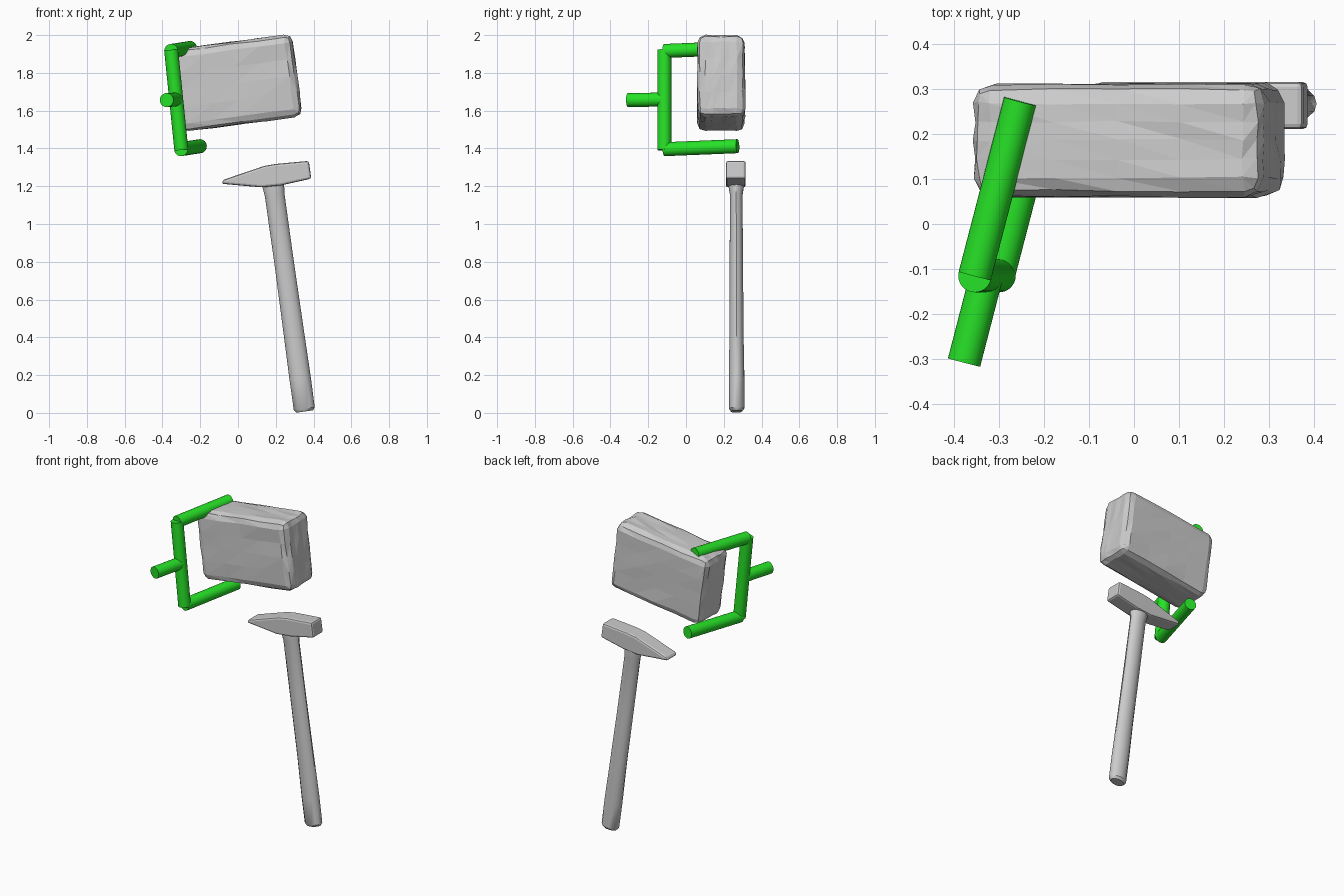
import bpy, bmesh, math, random
from mathutils import Vector, Matrix

if "Cube" in bpy.data.objects:
    bpy.data.objects.remove(bpy.data.objects["Cube"])

random.seed(4)
green = bpy.data.materials.new("green")
green.diffuse_color = (0.02, 0.75, 0.02, 1)
green.use_nodes = True
green.node_tree.nodes["Principled BSDF"].inputs["Base Color"].default_value = green.diffuse_color


def finish(bm, name, jitter=0.0, smooth=None, mat=None):
    """Turn a bmesh into a named object, optionally roughened and smoothed."""
    for v in bm.verts:
        v.co += Vector([random.uniform(-jitter, jitter) for _ in range(3)])
    bmesh.ops.recalc_face_normals(bm, faces=bm.faces)
    me = bpy.data.meshes.new(name)
    bm.to_mesh(me)
    bm.free()
    ob = bpy.data.objects.new(name, me)
    bpy.context.collection.objects.link(ob)
    if mat:
        me.materials.append(mat)
    if smooth:
        bpy.ops.object.select_all(action='DESELECT')
        ob.select_set(True)
        bpy.context.view_layer.objects.active = ob
        bpy.ops.object.shade_smooth_by_angle(angle=math.radians(smooth))
    return ob


def rod(name, a, b, r=0.037):
    a, b = Vector(a), Vector(b)
    d = b - a
    bm = bmesh.new()
    m = Matrix.Translation((a + b) / 2) @ d.to_track_quat('Z', 'Y').to_matrix().to_4x4()
    bmesh.ops.create_cone(bm, cap_ends=True, segments=32, radius1=r, radius2=r,
                          depth=d.length, matrix=m)
    finish(bm, name, smooth=40, mat=green)


# Gripper: palm bar, two fingers and a stem
rod("gripper_palm", (-0.354, -0.115, 1.922), (-0.300, -0.115, 1.392))
rod("gripper_finger_upper", (-0.354, -0.115, 1.916), (-0.253, 0.273, 1.932))
rod("gripper_finger_lower", (-0.302, -0.115, 1.396), (-0.201, 0.273, 1.412))
rod("gripper_stem", (-0.378, -0.308, 1.656), (-0.328, -0.115, 1.659))

# Rough block: chamfered, tilted box with uneven facets
bm = bmesh.new()
bmesh.ops.create_cube(bm, size=1)
bmesh.ops.scale(bm, vec=(0.65, 0.25, 0.437), verts=bm.verts)
bmesh.ops.bevel(bm, geom=bm.edges[:], offset=0.042, segments=2, profile=0.5, affect='EDGES')
long_edges = [e for e in bm.edges if e.calc_length() > 0.1]
bmesh.ops.subdivide_edges(bm, edges=long_edges, cuts=3, use_grid_fill=True)
bmesh.ops.triangulate(bm, faces=bm.faces)
bmesh.ops.transform(bm, verts=bm.verts, matrix=Matrix.Translation((-0.01, 0.186, 1.746))
                    @ Matrix.Rotation(math.radians(-7.5), 4, 'Y'))
finish(bm, "block", jitter=0.0035)

# Hammer head: side profile extruded in depth, edges chamfered
profile = [(-0.088, 1.213), (-0.078, 1.234), (0.140, 1.308), (0.200, 1.318), (0.375, 1.334),
           (0.388, 1.240), (0.230, 1.205), (0.125, 1.194)]
bm = bmesh.new()
face = bm.faces.new([bm.verts.new((x, 0.211, z)) for x, z in profile])
ext = bmesh.ops.extrude_face_region(bm, geom=[face])
bmesh.ops.translate(bm, vec=(0, 0.105, 0),
                    verts=[g for g in ext["geom"] if isinstance(g, bmesh.types.BMVert)])
bmesh.ops.recalc_face_normals(bm, faces=bm.faces)
bmesh.ops.bevel(bm, geom=bm.edges[:], offset=0.012, segments=2, profile=0.5,
                affect='EDGES', clamp_overlap=True)
finish(bm, "hammer_head")

# Hammer handle: oval rings along a leaning axis
bottom, top = Vector((0.353, 0.268, 0.008)), Vector((0.182, 0.266, 1.24))
axis = (top - bottom).normalized()
side = Vector((axis.z, 0, -axis.x))
rings = [(0.0, 0.045, 0.030), (0.012, 0.056, 0.041), (0.14, 0.057, 0.042), (0.35, 0.054, 0.038),
         (0.65, 0.052, 0.036), (0.93, 0.052, 0.034), (0.97, 0.058, 0.042), (1.0, 0.055, 0.038)]
n = 14
bm = bmesh.new()
loops = []
for t, a, b in rings:
    c = bottom.lerp(top, t)
    loop = []
    for i in range(n):
        u = 2 * math.pi * i / n
        loop.append(bm.verts.new(c + side * a * math.cos(u) + Vector((0, b * math.sin(u), 0))))
    loops.append(loop)
for lo, hi in zip(loops, loops[1:]):
    for i in range(n):
        j = (i + 1) % n
        bm.faces.new((lo[i], lo[j], hi[j], hi[i]))
bm.faces.new(loops[0][::-1])
bm.faces.new(loops[-1])
finish(bm, "hammer_handle", jitter=0.001, smooth=35)
